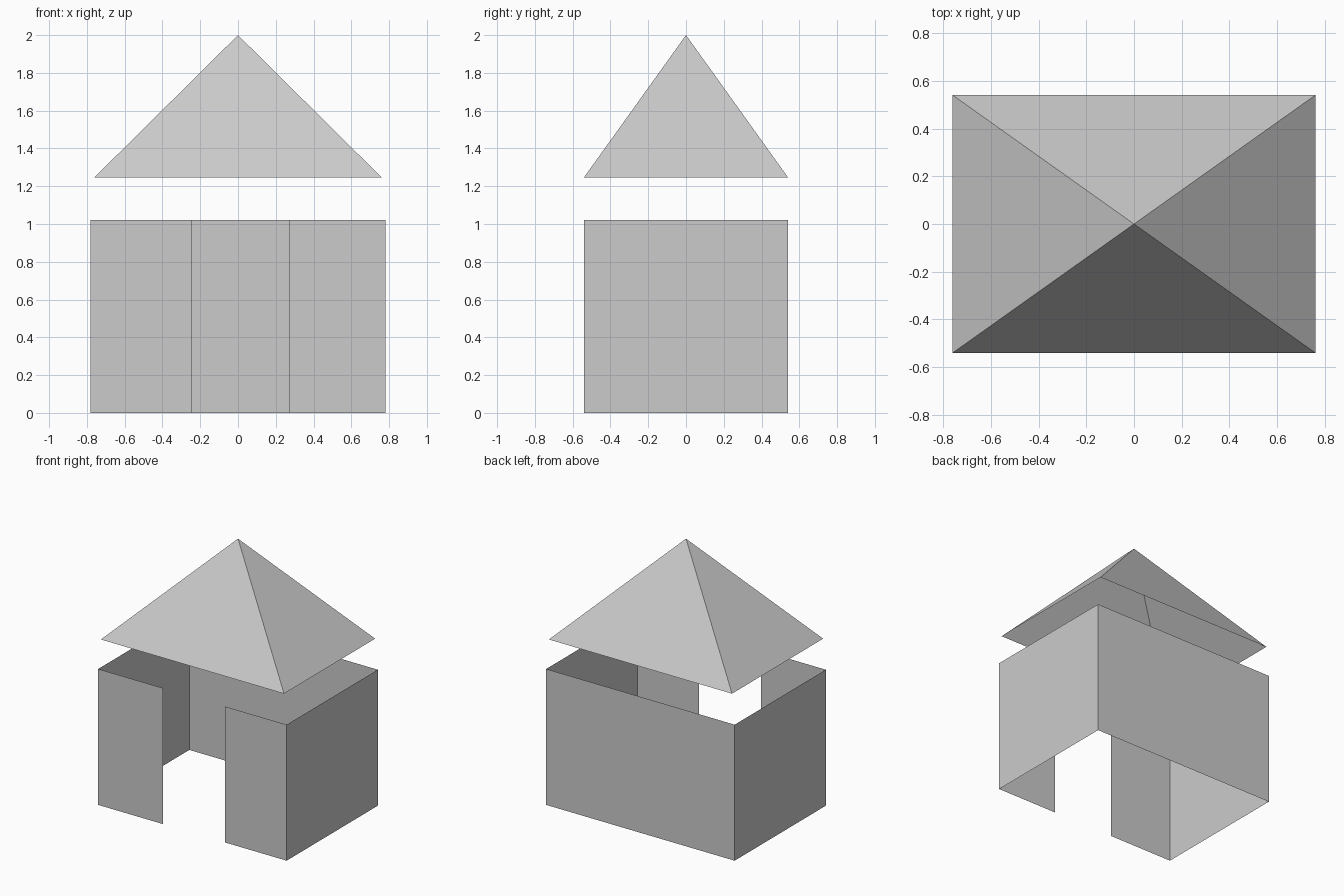
import bpy
import bmesh

if "Cube" in bpy.data.objects:
    bpy.data.objects.remove(bpy.data.objects["Cube"])

# One plain grey for everything
grey = bpy.data.materials.new("light_grey")
grey.diffuse_color = (0.6, 0.6, 0.6, 1)
grey.use_nodes = True
grey.node_tree.nodes["Principled BSDF"].inputs["Base Color"].default_value = grey.diffuse_color


def add_object(name, bm):
    mesh = bpy.data.meshes.new(name)
    bm.to_mesh(mesh)
    bm.free()
    mesh.materials.append(grey)
    obj = bpy.data.objects.new(name, mesh)
    bpy.context.collection.objects.link(obj)
    return obj


# Walls: thin open sheet run around the plan, leaving the doorway gap in front
X, Y, WALL_TOP = 0.782, 0.54, 1.02
DOOR_LEFT, DOOR_RIGHT = -0.243, 0.27
plan = [(DOOR_LEFT, -Y), (-X, -Y), (-X, Y), (X, Y), (X, -Y), (DOOR_RIGHT, -Y)]
bm = bmesh.new()
base = [bm.verts.new((x, y, 0)) for x, y in plan]
top = [bm.verts.new((x, y, WALL_TOP)) for x, y in plan]
for i in range(len(plan) - 1):
    bm.faces.new((base[i + 1], base[i], top[i], top[i + 1]))
add_object("walls", bm)

# Roof: floating four-sided pyramid, open underneath
RX, RY, EAVE, APEX = 0.76, 0.54, 1.247, 2.0
bm = bmesh.new()
eaves = [bm.verts.new((sx * RX, sy * RY, EAVE))
         for sx, sy in ((-1, -1), (1, -1), (1, 1), (-1, 1))]
peak = bm.verts.new((0, 0, APEX))
for i in range(4):
    bm.faces.new((eaves[i], eaves[(i + 1) % 4], peak))
add_object("roof", bm)
